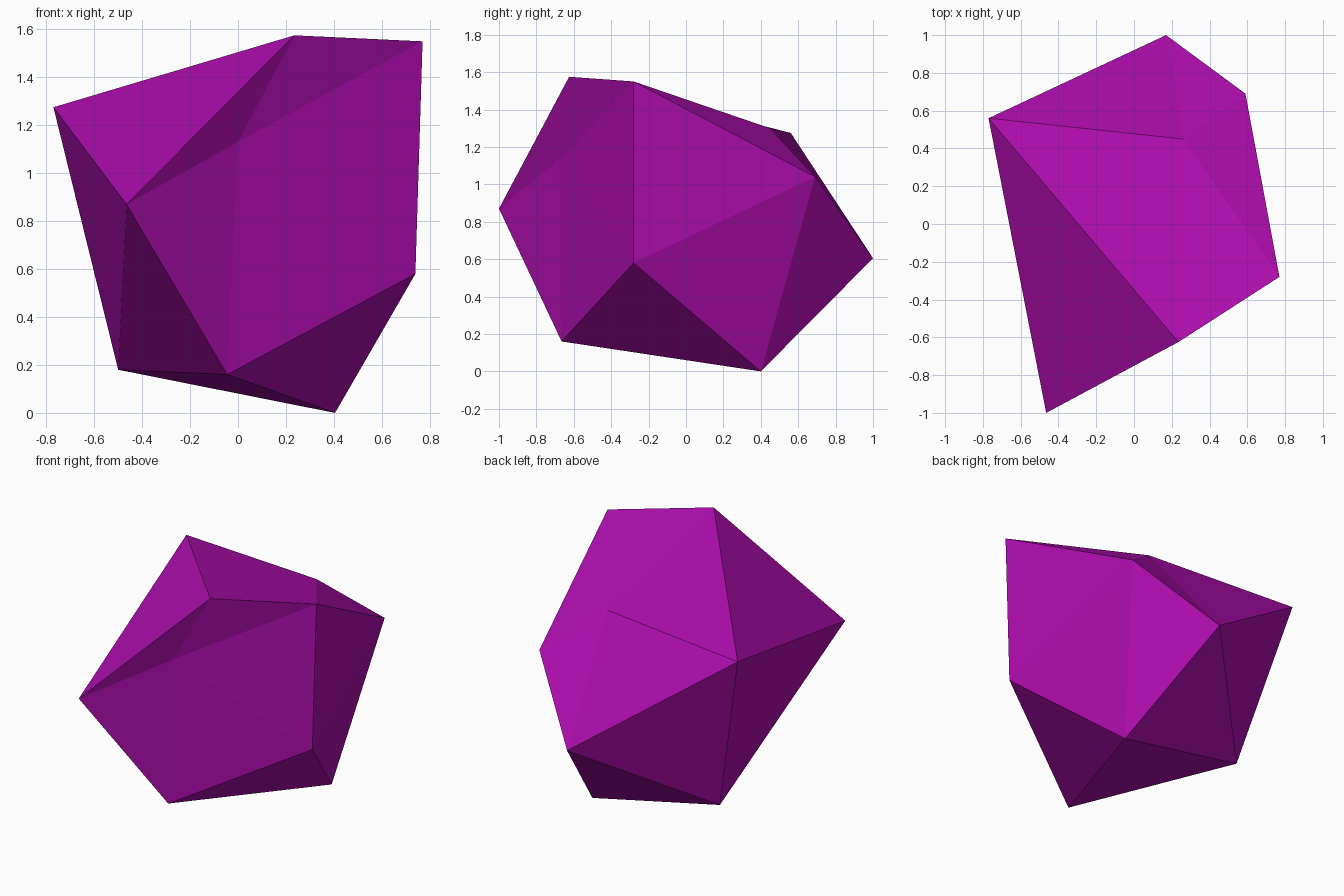
import bpy, bmesh

if "Cube" in bpy.data.objects:
    bpy.data.objects.remove(bpy.data.objects["Cube"])

# Faceted boulder: a 20-sided rock made of two poles and two staggered rings of five
front_pole = (0.0, -0.68, 1.13)
front_ring = [(-0.465, -1.0, 0.87), (0.235, -0.625, 1.575), (0.77, -0.28, 1.55),
              (0.74, -0.28, 0.58), (-0.045, -0.665, 0.16)]
back_ring = [(-0.77, 0.56, 1.275), (0.26, 0.45, 1.30), (0.59, 0.69, 1.04),
             (0.405, 0.40, 0.0), (-0.50, 0.36, 0.18)]
back_pole = (0.17, 1.0, 0.605)

bm = bmesh.new()
fp, bp = bm.verts.new(front_pole), bm.verts.new(back_pole)
f = [bm.verts.new(p) for p in front_ring]
b = [bm.verts.new(p) for p in back_ring]
for i in range(5):
    j = (i + 1) % 5
    bm.faces.new((fp, f[j], f[i]))      # front cap
    bm.faces.new((f[i], f[j], b[i]))    # side band
    bm.faces.new((f[j], b[j], b[i]))
    bm.faces.new((bp, b[i], b[j]))      # back cap
bmesh.ops.recalc_face_normals(bm, faces=bm.faces)

mesh = bpy.data.meshes.new("boulder")
bm.to_mesh(mesh)
bm.free()

# Single flat purple colour
purple = bpy.data.materials.new("purple")
purple.diffuse_color = (0.42, 0.004, 0.42, 1)
purple.use_nodes = True
purple.node_tree.nodes["Principled BSDF"].inputs["Base Color"].default_value = purple.diffuse_color
mesh.materials.append(purple)
bpy.context.collection.objects.link(bpy.data.objects.new("boulder", mesh))
